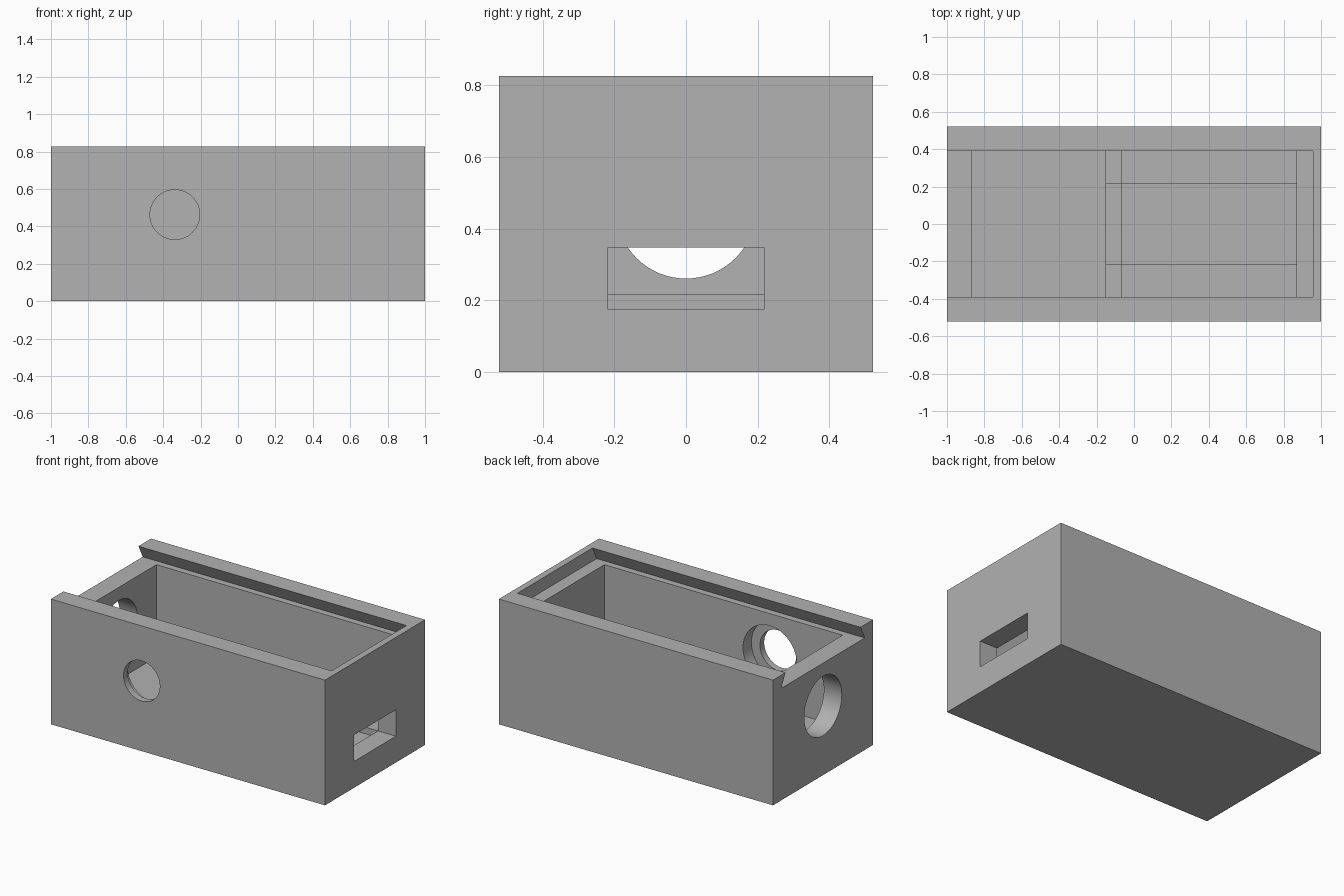
import bpy, bmesh, math
from mathutils import Matrix, Vector

U = 2 / 46  # one design unit: the box is 46 x 24 x 19

if "Cube" in bpy.data.objects:
    bpy.data.objects.remove(bpy.data.objects["Cube"])

grey = bpy.data.materials.new("plain_grey")
grey.use_nodes = True
grey.diffuse_color = (0.445, 0.445, 0.445, 1)
grey.node_tree.nodes["Principled BSDF"].inputs["Base Color"].default_value = grey.diffuse_color


def finish(name, bm):
    bmesh.ops.scale(bm, vec=(U, U, U), verts=bm.verts)
    bmesh.ops.recalc_face_normals(bm, faces=bm.faces)
    mesh = bpy.data.meshes.new(name)
    bm.to_mesh(mesh)
    bm.free()
    mesh.materials.append(grey)
    ob = bpy.data.objects.new(name, mesh)
    bpy.context.scene.collection.objects.link(ob)
    return ob


def box(name, x, y, z):
    bm = bmesh.new()
    bmesh.ops.create_cube(bm, size=1)
    for v in bm.verts:
        v.co = [lo + (hi - lo) * (c + 0.5) for (lo, hi), c in zip((x, y, z), v.co)]
    return finish(name, bm)


def rod(name, radius, start, end):
    a, b = Vector(start), Vector(end)
    turn = (b - a).to_track_quat("Z", "Y").to_matrix().to_4x4()
    bm = bmesh.new()
    bmesh.ops.create_cone(bm, cap_ends=True, segments=64, radius1=radius, radius2=radius,
                          depth=(b - a).length, matrix=Matrix.Translation((a + b) / 2) @ turn)
    return finish(name, bm)


def prism(name, profile, x0, x1):
    bm = bmesh.new()
    face = bm.faces.new([bm.verts.new((x0, y, z)) for y, z in profile])
    new = bmesh.ops.extrude_face_region(bm, geom=[face])["geom"]
    bmesh.ops.translate(bm, vec=(x1 - x0, 0, 0),
                        verts=[v for v in new if isinstance(v, bmesh.types.BMVert)])
    return finish(name, bm)


def carve(target, cutter):
    cutter.hide_render = True
    mod = target.modifiers.new("cut", "BOOLEAN")
    mod.operation, mod.solver, mod.object = "DIFFERENCE", "EXACT", cutter
    bpy.context.view_layer.objects.active = target
    bpy.ops.object.modifier_apply(modifier=mod.name)
    bpy.data.objects.remove(cutter)


# Outer shell
shell = box("box_shell", (-23, 23), (-12, 12), (0, 19))

# Main cavity, and the dovetail groove for a sliding lid, open at one end
carve(shell, box("cavity_cutter", (-20, 20), (-9, 9), (3, 18)))
carve(shell, prism("lid_groove_cutter", [(-10, 17), (10, 17), (8.5, 20), (-8.5, 20)], -24, 22))

# Connector slot in one end, round hole in the other
carve(shell, box("connector_slot_cutter", (19, 24), (-5, 5), (4, 8)))
carve(shell, rod("end_hole_cutter", 4.5, (-24, 0, 10.5), (-19, 0, 10.5)))

# Stepped round hole in the front wall
hx, hz = -7.77, 10.65
carve(shell, rod("front_hole_cutter", 3.05, (hx, -13, hz), (hx, -8, hz)))
carve(shell, rod("front_recess_cutter", 4.5, (hx, -11, hz), (hx, -8, hz)))

# Board supports: two side ledges and a notched stop bar across the floor
for side, s in (("left", 1), ("right", -1)):
    span = sorted((5 * s, 9.5 * s))
    box("board_ledge_" + side, (-2.5, 20.5), span, (2.5, 4))
    box("stop_post_" + side, (-3.5, -1.5), span, (2.5, 6))
box("stop_bar", (-3.5, -1.5), (-5, 5), (2.5, 5))

# Smooth hole walls, sharp edges elsewhere
bpy.ops.object.select_all(action="DESELECT")
shell.select_set(True)
bpy.context.view_layer.objects.active = shell
bpy.ops.object.shade_smooth_by_angle(angle=math.radians(30))
